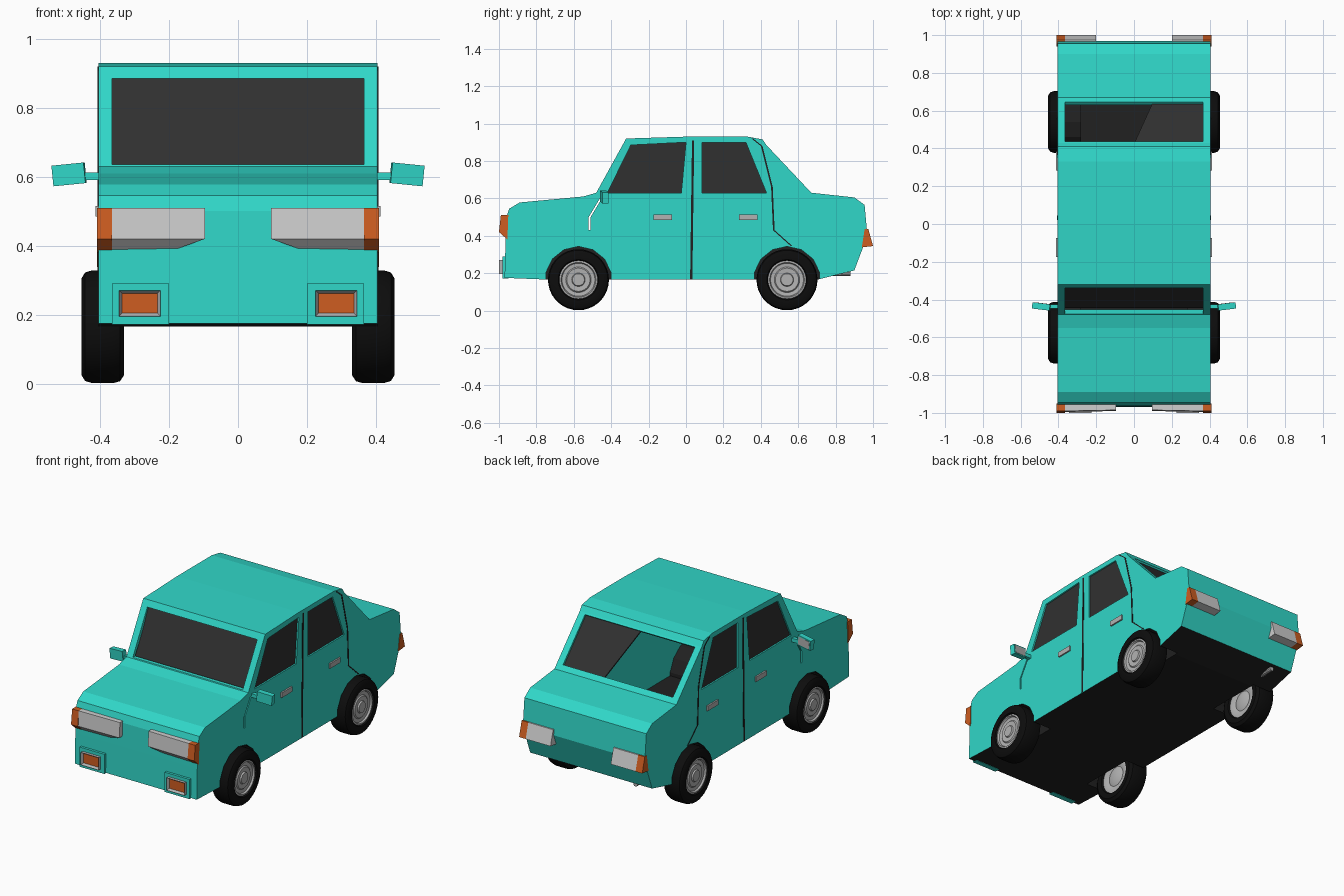
import bpy, bmesh, math
from mathutils import Matrix, Vector

if "Cube" in bpy.data.objects:
    bpy.data.objects.remove(bpy.data.objects["Cube"], do_unlink=True)


def material(name, r, g, b):
    m = bpy.data.materials.new(name)
    m.use_nodes = True
    m.diffuse_color = (r, g, b, 1)
    m.node_tree.nodes["Principled BSDF"].inputs["Base Color"].default_value = (r, g, b, 1)
    return m


TEAL = material("teal paint", .03, .68, .58)
GLASS = material("dark glass", .03, .03, .03)
UNDER = material("underside black", .015, .015, .015)
RUBBER = material("tyre rubber", .004, .004, .004)
METAL = material("grey metal", .45, .45, .45)
LENS = material("pale lens", .62, .62, .62)
ORANGE = material("orange lens", .62, .11, .015)


def finish(name, bm, *mats):
    bmesh.ops.recalc_face_normals(bm, faces=bm.faces)
    me = bpy.data.meshes.new(name)
    bm.to_mesh(me)
    bm.free()
    for m in mats:
        me.materials.append(m)
    ob = bpy.data.objects.new(name, me)
    bpy.context.scene.collection.objects.link(ob)
    return ob


def prism_mesh(profile, x0, x1):
    """Side profile of (y, z) points stretched from x0 to x1."""
    bm = bmesh.new()
    a = [bm.verts.new((x0, y, z)) for y, z in profile]
    b = [bm.verts.new((x1, y, z)) for y, z in profile]
    bm.faces.new(a)
    bm.faces.new(b)
    for i in range(len(a)):
        j = (i + 1) % len(a)
        bm.faces.new((a[i], a[j], b[j], b[i]))
    bmesh.ops.recalc_face_normals(bm, faces=bm.faces)
    return bm


def prism(name, profile, x0, x1, *mats):
    return finish(name, prism_mesh(profile, x0, x1), *mats)


def hull(name, points, mat):
    bm = bmesh.new()
    for p in points:
        bm.verts.new(p)
    bmesh.ops.convex_hull(bm, input=bm.verts)
    bmesh.ops.dissolve_limit(bm, angle_limit=.01, verts=bm.verts, edges=bm.edges)
    return finish(name, bm, mat)


def box(name, x, y, z, *mats):
    return prism(name, [(y[0], z[0]), (y[1], z[0]), (y[1], z[1]), (y[0], z[1])], *x, *mats)


def strip(path, width):
    return path + [(y + width, z) for y, z in reversed(path)]


def circle(y, z, r, n):
    turn = [(i + .5) * math.tau / n for i in range(n)]
    return [(y + r * math.cos(t), z + r * math.sin(t)) for t in turn]


def lathe(name, profile, side, y, z, mat):
    """Spin (x, radius) points about a wheel axle."""
    bm = bmesh.new()
    vs = [bm.verts.new((side * x, y, z + r)) for x, r in profile]
    es = [bm.edges.new(p) for p in zip(vs, vs[1:])]
    bmesh.ops.spin(bm, geom=vs + es, cent=(0, y, z), axis=(1, 0, 0),
                   angle=math.tau, steps=36, use_duplicate=False)
    bmesh.ops.remove_doubles(bm, verts=bm.verts, dist=.0005)
    ob = finish(name, bm, mat)
    bpy.ops.object.select_all(action='DESELECT')
    ob.select_set(True)
    bpy.context.view_layer.objects.active = ob
    bpy.ops.object.shade_smooth_by_angle(angle=math.radians(35))


W = .405
AXLE_Z = .165
AXLES = {"front": -.575, "rear": .54}

# Body shell: side profile, hollowed
body_profile = [(-.97, .175), (-.965, .36), (-.96, .5), (-.945, .545), (-.89, .578),
                (-.55, .61), (-.48, .63), (-.32, .92), (0, .93), (.33, .93), (.41, .915),
                (.43, .885), (.67, .63), (.9, .605), (.955, .565), (.97, .4),
                (.9, .215), (.7, .165), (-.72, .165)]
bm = prism_mesh(body_profile, -W, W)
for f in bm.faces:
    if f.normal.z < -.9:
        f.material_index = 1
body = finish("body_shell", bm, TEAL, UNDER)
shell = body.modifiers.new("shell", 'SOLIDIFY')
shell.thickness = .02
shell.offset = -1
shell.use_even_offset = True

# Openings: side windows, windshield, rear window, door gap and wheel arches
front_window = [(-.42, .63), (-.295, .885), (0, .9), (-.025, .63)]
rear_window = [(.085, .63), (.085, .9), (.32, .9), (.43, .63)]
cutters = [
    prism("cut_front_window", front_window, -.6, .6, TEAL, UNDER),
    prism("cut_rear_side_window", rear_window, -.6, .6, TEAL, UNDER),
    prism("cut_windshield", [(-.6, .635), (-.4, .635), (-.28, .885), (-.5, .885)],
          -.365, .365, TEAL, UNDER),
    prism("cut_rear_window", [(.484, .92), (.69, .696), (.6, .614), (.396, .84)],
          -.365, .365, TEAL, UNDER),
    prism("cut_door_gap", strip([(-.46, .6), (-.52, .5), (-.52, .43)], .01),
          -.6, .6, TEAL, UNDER)]
for y in AXLES.values():
    for s in (1, -1):
        bm = prism_mesh(circle(y, AXLE_Z, .178, 14), s * .28, s * .5)
        for f in bm.faces:
            f.material_index = 1
        cutters.append(finish("cut_arch", bm, TEAL, UNDER))
for c in cutters:
    c.hide_render = True
    cut = body.modifiers.new(c.name, 'BOOLEAN')
    cut.operation = 'DIFFERENCE'
    cut.solver = 'EXACT'
    cut.object = c
bpy.context.view_layer.update()
cut_mesh = bpy.data.meshes.new_from_object(
    body.evaluated_get(bpy.context.evaluated_depsgraph_get()))
body.modifiers.clear()
body.data = cut_mesh
for c in cutters:
    bpy.data.objects.remove(c, do_unlink=True)

# Windshield and the part pane of the rear window
prism("windshield", strip([(-.445, .62), (-.325, .893)], .008), -.38, .38, GLASS)
hull("rear_window_pane", [(x, y - d, z - d) for d in (0, .006) for x, y, z in
     [(.37, .425, .875), (0, .425, .875), (.1, .645, .638), (.37, .645, .638)]], GLASS)

for s, side in ((1, "left"), (-1, "right")):
    # Side glass, seams and door handles
    for name, shape in (("front", front_window), ("rear", rear_window)):
        prism(f"{side}_{name}_side_glass", shape, s * .39, s * .396, GLASS)
    prism(f"{side}_door_seam", strip([(.022, .167), (.032, .91)], .012),
          s * (W - .002), s * (W + .002), UNDER)
    prism(f"{side}_rear_door_seam",
          strip([(.35, .92), (.4, .88), (.455, .66), (.465, .43), (.56, .345)], .009),
          s * (W - .002), s * (W + .002), UNDER)
    for name, y in (("front", -.125), ("rear", .333)):
        box(f"{side}_{name}_handle", (s * .4, s * .414), (y - .05, y + .05),
            (.485, .515), METAL)

    # Headlights with orange corner lamps
    hull(f"{side}_headlight", [(s * x, y, z) for x, y, z in [
        (.365, -.99, .51), (.365, -.995, .42), (.365, -.95, .51), (.365, -.955, .38),
        (.095, -.985, .51), (.095, -.99, .42), (.095, -.95, .51), (.095, -.955, .42),
        (.2, -.955, .383)]], LENS)
    prism(f"{side}_front_corner_lamp",
          [(-.95, .51), (-.99, .51), (-1, .42), (-.955, .38)], s * .365, s * .409, ORANGE)

    # Fog lamps: panel, frame and recessed lens
    box(f"{side}_fog_panel", (s * .2, s * .365), (-.982, -.95), (.172, .29), TEAL)
    bm = prism_mesh([(-1, .195), (-.96, .195), (-.96, .27), (-1, .27)], s * .225, s * .345)
    face = min(bm.faces, key=lambda f: f.calc_center_median().y)
    bmesh.ops.inset_region(bm, faces=[face], thickness=.013)
    face.material_index = 1
    for v in face.verts:
        v.co.y += .014
    finish(f"{side}_fog_lamp", bm, METAL, ORANGE)

    # Tail lights
    tail = [(.955, .435), (.975, .435), (1, .345), (.94, .338)]
    prism(f"{side}_tail_light", tail, s * .2, s * .365, LENS)
    prism(f"{side}_rear_corner_lamp", tail, s * .365, s * .409, ORANGE)

    # Door mirrors: arm, tilted head and lens
    box(f"{side}_mirror_arm", (s * .395, s * .455), (-.448, -.425), (.59, .612), TEAL)
    tilt = (Matrix.Translation((s * .49, -.437, .607)) @ Matrix.Rotation(s * .1, 4, 'Y')
            @ Matrix.Rotation(s * .12, 4, 'Z'))
    head = box(f"{side}_mirror_head", (-.047, .047), (-.016, .016), (-.03, .03), TEAL)
    lens = box(f"{side}_mirror_lens", (-.04, .04), (.015, .018), (-.023, .023), METAL)
    head.data.transform(tilt)
    lens.data.transform(tilt)

    # Wheels and wheel wells
    for name, y in AXLES.items():
        lathe(f"{side}_{name}_tyre",
              [(.345, .1), (.332, .108), (.33, .14), (.342, .158), (.36, .163), (.425, .163),
               (.444, .157), (.454, .14), (.454, .108), (.442, .1), (.345, .1)],
              s, y, AXLE_Z, RUBBER)
        lathe(f"{side}_{name}_rim",
              [(.34, 0), (.34, .035), (.35, .06), (.34, .085), (.342, .102), (.446, .102),
               (.448, .093), (.438, .088), (.436, .068), (.442, .062), (.44, .036),
               (.448, .032), (.448, 0)], s, y, AXLE_Z, METAL)
        bm = prism_mesh(circle(y, AXLE_Z, .18, 14), s * .28, s * .395)
        outer = max(bm.faces, key=lambda f: abs(f.calc_center_median().x))
        bmesh.ops.delete(bm, geom=[outer], context='FACES')
        bmesh.ops.bisect_plane(bm, geom=bm.verts[:] + bm.edges[:] + bm.faces[:],
                               plane_co=(0, 0, .17), plane_no=(0, 0, -1), clear_outer=True)
        finish(f"{side}_{name}_wheel_well", bm, UNDER)

# Exhaust tip
prism("exhaust_pipe", circle(0, 0, .014, 10), -.05, .05, METAL).data.transform(
    Matrix.Translation(Vector((-.28, .83, .2))) @ Matrix.Rotation(math.pi / 2, 4, 'Z'))
